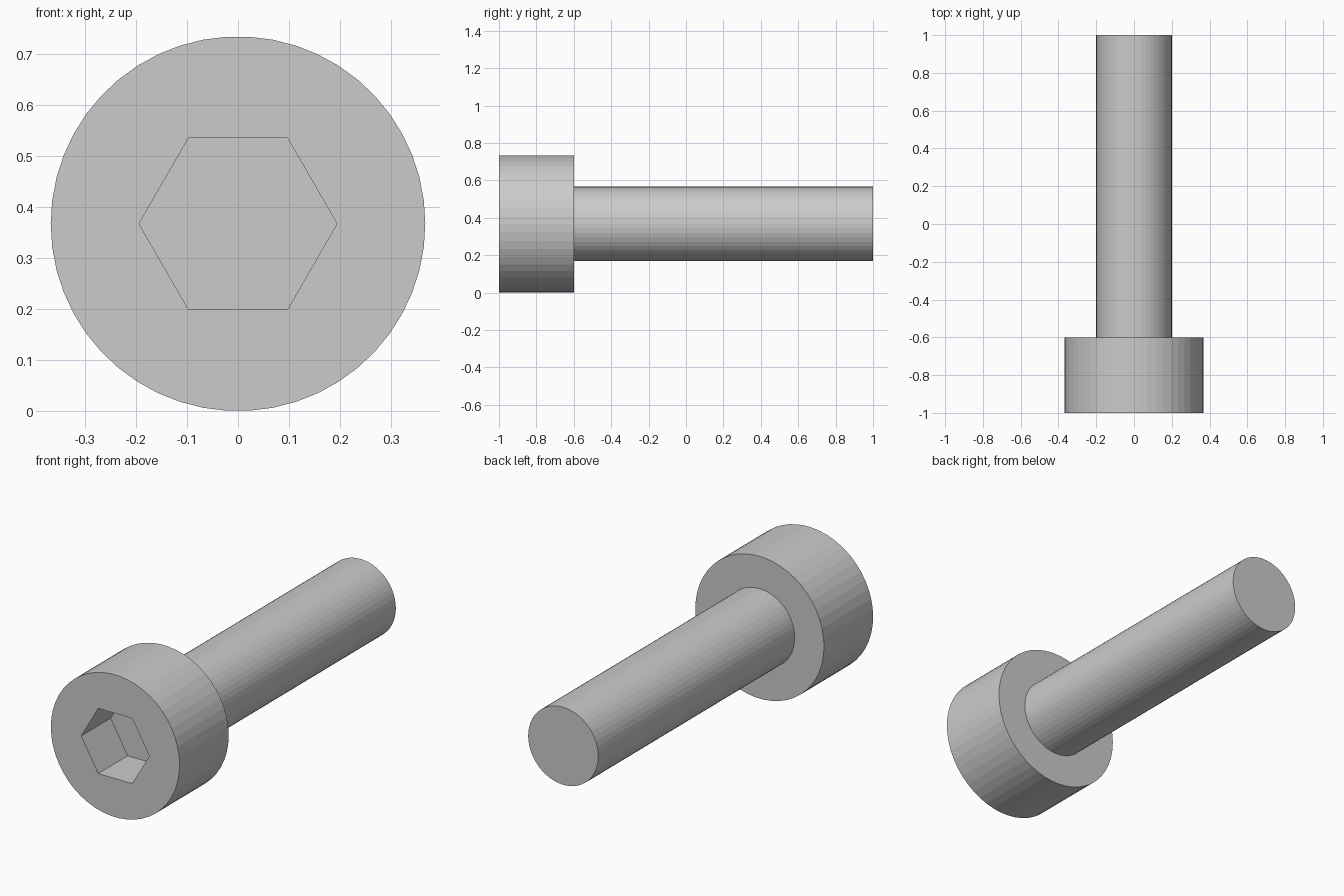
import bpy, bmesh
from math import cos, sin, tau

if "Cube" in bpy.data.objects:
    bpy.data.objects.remove(bpy.data.objects["Cube"])

AXIS_Z = 0.367   # height of the bolt axis
SIDES = 50

bm = bmesh.new()


def ring(radius, y, sides=SIDES):
    """Closed loop of edges around the bolt axis."""
    vs = [bm.verts.new((radius * cos(tau * i / sides), y,
                        AXIS_Z + radius * sin(tau * i / sides)))
          for i in range(sides)]
    return vs, [bm.edges.new((vs[i], vs[(i + 1) % sides])) for i in range(sides)]


def wall(a, b):
    """Quads joining two rings with equal side counts."""
    n = len(a)
    for i in range(n):
        j = (i + 1) % n
        bm.faces.new((a[i], a[j], b[j], b[i]))


# Hex socket sunk into the head
floor, _ = ring(0.194, -0.76, 6)
rim, rim_edges = ring(0.194, -1.0, 6)
bm.faces.new(floor)
wall(floor, rim)

# Head, then shank
head_front, head_edges = ring(0.367, -1.0)
head_back, _ = ring(0.367, -0.6)
shank_root, _ = ring(0.2, -0.6)
shank_tip, _ = ring(0.2, 1.0)
bmesh.ops.triangle_fill(bm, edges=rim_edges + head_edges, use_beauty=True)
wall(head_front, head_back)
wall(head_back, shank_root)
wall(shank_root, shank_tip)
bm.faces.new(shank_tip)

bmesh.ops.recalc_face_normals(bm, faces=bm.faces[:])
mesh = bpy.data.meshes.new("socket_head_bolt")
bm.to_mesh(mesh)
bm.free()
bpy.context.collection.objects.link(bpy.data.objects.new("socket_head_bolt", mesh))
